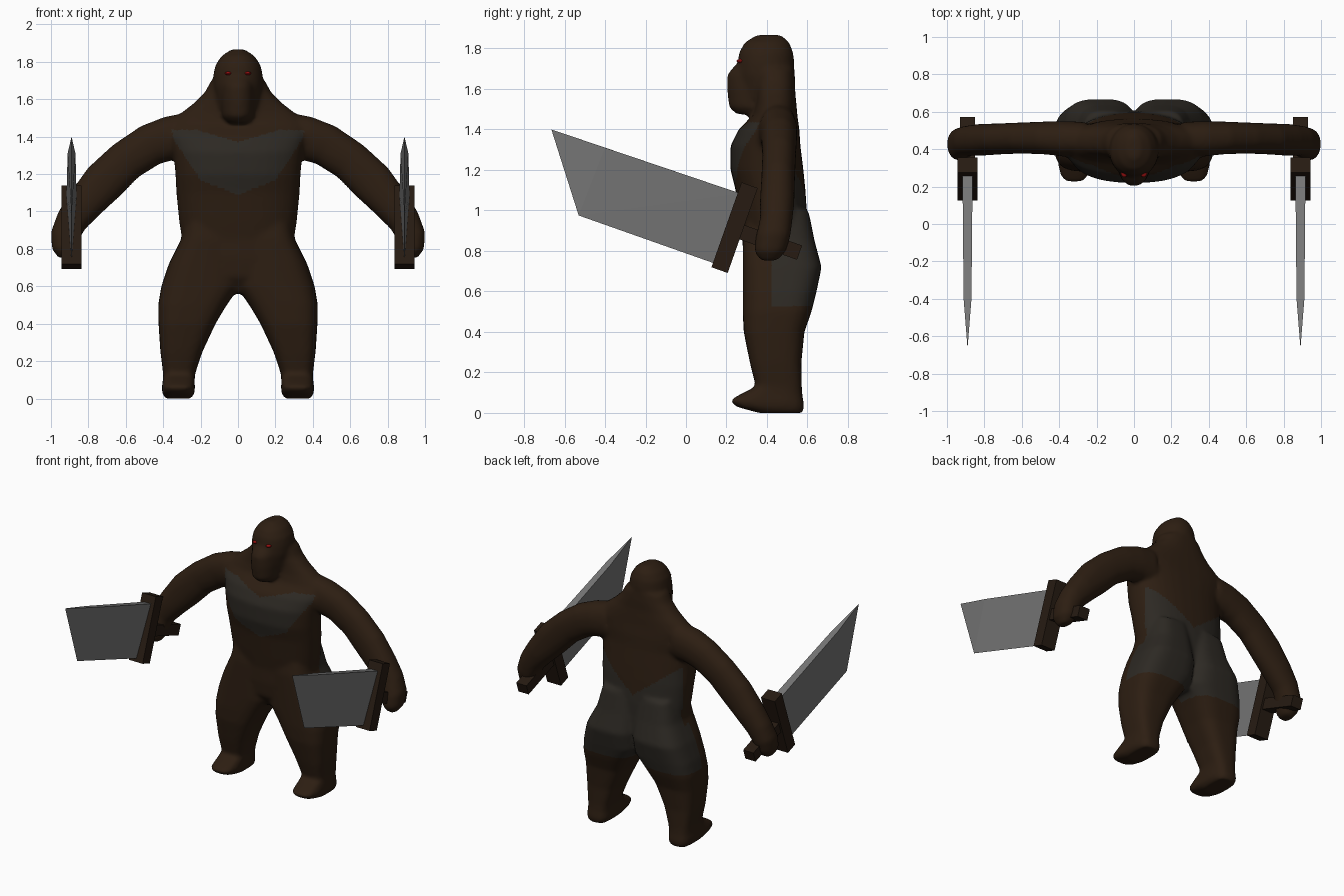
import bpy, bmesh, math
from mathutils import Vector, Matrix

if "Cube" in bpy.data.objects:
    bpy.data.objects.remove(bpy.data.objects["Cube"])


def material(name, rgb):
    m = bpy.data.materials.new(name)
    m.diffuse_color = (*rgb, 1)
    m.use_nodes = True
    m.node_tree.nodes["Principled BSDF"].inputs["Base Color"].default_value = m.diffuse_color
    return m


FUR = material("fur", (0.026, 0.013, 0.006))
SKIN = material("skin", (0.026, 0.022, 0.017))
STEEL = material("steel", (0.18, 0.18, 0.18))
WOOD = material("dark_wood", (0.020, 0.011, 0.006))
RED = material("red", (0.30, 0.005, 0.005))
N = 32


def finish(name, bm, *mats):
    bmesh.ops.recalc_face_normals(bm, faces=bm.faces)
    me = bpy.data.meshes.new(name)
    bm.to_mesh(me)
    bm.free()
    ob = bpy.data.objects.new(name, me)
    bpy.context.collection.objects.link(ob)
    for m in mats:
        me.materials.append(m)
    return ob


def oval(c, u, v, p):
    # Superellipse ring round c with half axes u and v
    pts = []
    for i in range(N):
        a = 2 * math.pi * i / N
        cs, sn = math.cos(a), math.sin(a)
        pts.append(c + u * math.copysign(abs(cs) ** (2 / p), cs)
                   + v * math.copysign(abs(sn) ** (2 / p), sn))
    return pts


def loft(bm, rings):
    loops = [[bm.verts.new(q) for q in r] for r in rings]
    for a, b in zip(loops, loops[1:]):
        for i in range(N):
            j = (i + 1) % N
            bm.faces.new((a[i], a[j], b[j], b[i]))
    bm.faces.new(loops[0][::-1])
    bm.faces.new(loops[-1])


def column(bm, rows, p, s=1):
    # Rows: z, x min, x max, y min, y max
    loft(bm, [oval(Vector((s * (x0 + x1) / 2, (y0 + y1) / 2, z)),
                   Vector(((x1 - x0) / 2, 0, 0)), Vector((0, (y1 - y0) / 2, 0)), p)
              for z, x0, x1, y0, y1 in rows])


def tube(bm, rows, depth, s):
    # Rows: x, y, z, radius
    pts = [Vector((s * x, y, z)) for x, y, z, r in rows]
    rings = []
    for i, c in enumerate(pts):
        t = (pts[min(i + 1, len(pts) - 1)] - pts[max(i - 1, 0)]).normalized()
        side = Vector((0, 1, 0)).cross(t).normalized()
        rings.append(oval(c, side * rows[i][3], Vector((0, depth[i], 0)), 2.2))
    loft(bm, rings)


bm = bmesh.new()
# Torso
torso = [(.56, .10, .35, .55), (.65, .28, .29, .58), (.75, .32, .28, .60), (.85, .30, .28, .60),
         (.95, .315, .265, .60), (1.1, .33, .245, .59), (1.2, .335, .22, .58), (1.32, .345, .22, .565),
         (1.40, .37, .26, .56), (1.47, .37, .33, .55), (1.53, .30, .345, .545), (1.58, .235, .345, .54),
         (1.64, .175, .34, .54), (1.70, .145, .33, .535)]
column(bm, [(z, -w, w, a, b) for z, w, a, b in torso], 2.4)
# Skull, then a narrower muzzle
head = [(1.55, .11, .27, .53), (1.67, .132, .25, .535), (1.73, .132, .255, .535),
        (1.78, .122, .262, .53), (1.83, .09, .29, .51), (1.867, .035, .35, .47)]
muzzle = [(1.475, .06, .25, .45), (1.51, .085, .212, .45), (1.6, .09, .203, .45),
          (1.67, .085, .203, .45), (1.71, .08, .235, .45)]
for rows in (head, muzzle):
    column(bm, [(z, -w, w, a, b) for z, w, a, b in rows], 2.1)
# Legs with feet, arms with fists
leg = [(.0, .25, .39, .36, .575), (.03, .232, .405, .25, .585), (.06, .23, .408, .215, .58),
       (.085, .232, .403, .255, .575), (.13, .23, .40, .345, .572), (.25, .19, .415, .315, .57),
       (.4, .12, .425, .285, .585), (.5, .06, .427, .28, .62), (.6, -.01, .41, .28, .645),
       (.72, -.01, .37, .28, .670), (.85, .0, .305, .28, .635), (1.0, .02, .27, .30, .605)]
arm = [(.26, .455, 1.405, .125), (.37, .455, 1.39, .118), (.47, .46, 1.355, .113), (.6, .46, 1.27, .110),
       (.72, .455, 1.155, .114), (.82, .45, 1.04, .098), (.89, .445, .95, .085),
       (.925, .43, .87, .078), (.93, .415, .80, .065), (.925, .41, .755, .035)]
depth = [.09, .095, .088, .083, .083, .085, .08, .085, .078, .045]
for s in (-1, 1):
    column(bm, leg, 3.2, s)
    tube(bm, arm, depth, s)
body = finish("body", bm, FUR, SKIN)

# Merge the limbs into one smooth skin
rm = body.modifiers.new("merge", 'REMESH')
rm.mode = 'VOXEL'
rm.voxel_size = 0.013
sm = body.modifiers.new("soften", 'SMOOTH')
sm.factor = 0.5
sm.iterations = 7
bpy.context.view_layer.objects.active = body
body.select_set(True)
for m in ("merge", "soften"):
    bpy.ops.object.modifier_apply(modifier=m)

# Bare skin patches on chest, back and rump
for f in body.data.polygons:
    x, y, z = abs(f.center.x), f.center.y, f.center.z
    chest = (y < .42 and x < .35 and z > 1.09 + .38 * x and z < 1.37 + .3 * min(x, .22)
             and z > 1.17 + 1.5 * (x - .2))
    rump = y > .42 and .53 < z < .82 and x < .6
    back = y > .48 and .82 <= z < 1.0 + .75 * x and x < .36
    f.material_index = int(chest or rump or back)
    f.use_smooth = True

for s, side in ((-1, "right"), (1, "left")):
    # Eye
    bm = bmesh.new()
    bmesh.ops.create_uvsphere(bm, u_segments=12, v_segments=8, radius=1,
                              matrix=Matrix.Translation((s * .052, .272, 1.738))
                              @ Matrix.Diagonal((.018, .022, .010, 1)))
    finish(side + "_eye", bm, RED)

    # Blade: thick spine on top, sharp lower edge and tip
    bm = bmesh.new()
    for y, z, w in ((-.665, 1.40, 0), (-.53, .975, 0), (.15, .735, 0),
                    (.265, 1.085, .027), (-.40, 1.31, .021)):
        for k in ((-1, 1) if w else (0,)):
            bm.verts.new((s * .89 + k * w, y, z))
    bmesh.ops.convex_hull(bm, input=bm.verts)
    finish(side + "_blade", bm, STEEL)

    # Guard and grip
    tilt = Matrix.Rotation(math.radians(-19.5), 4, 'X')
    for part, c, size in (("guard", (.24, .915), (.108, .085, .445)),
                          ("grip", (.41, .845), (.08, .32, .075))):
        bm = bmesh.new()
        bmesh.ops.create_cube(bm, size=1, matrix=Matrix.Translation((s * .89, *c)) @ tilt
                              @ Matrix.Diagonal((*size, 1)))
        finish(side + "_" + part, bm, WOOD)
